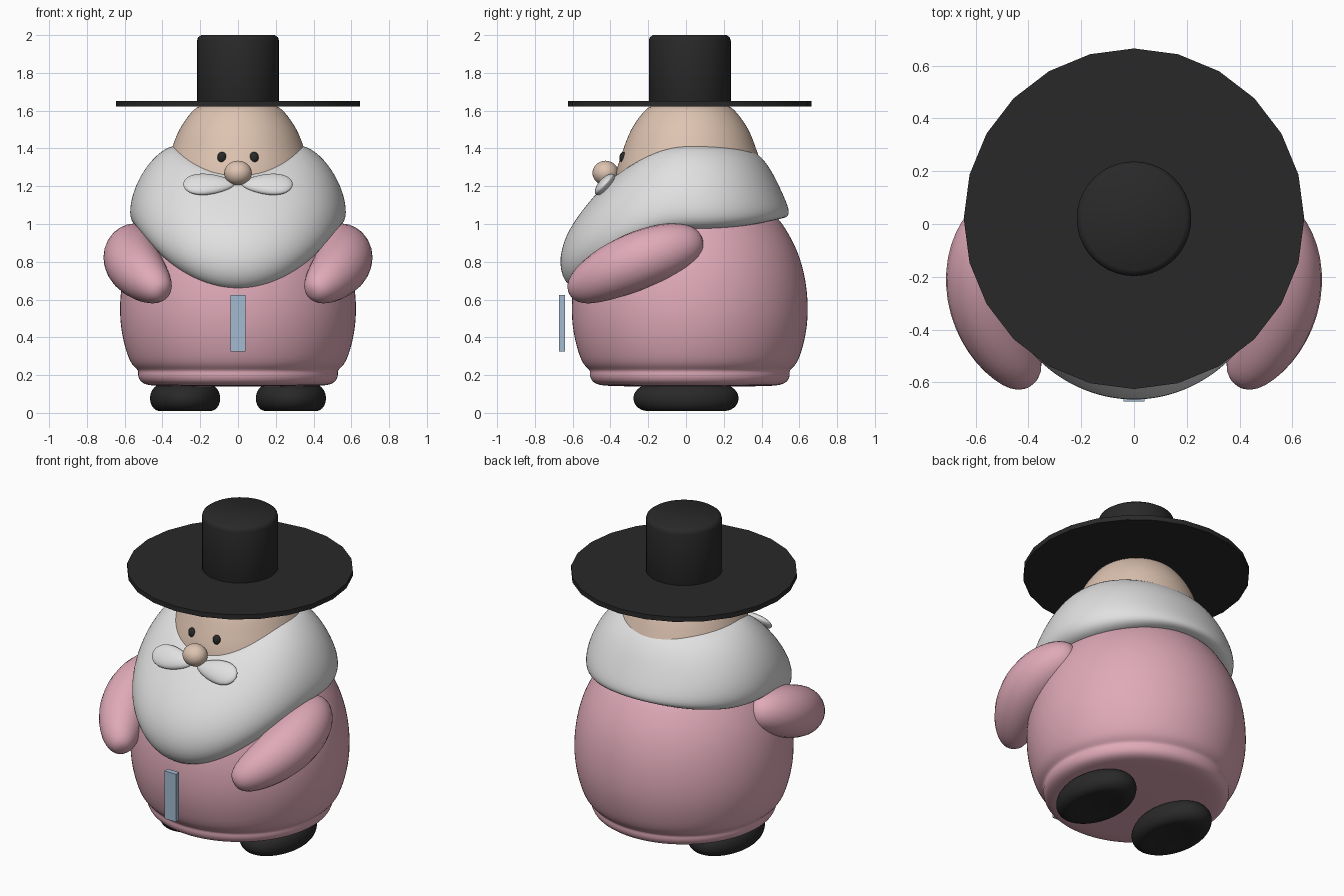
import bpy, bmesh
from math import sin, cos, pi, radians
from mathutils import Vector

if "Cube" in bpy.data.objects:
    bpy.data.objects.remove(bpy.data.objects["Cube"])

CY = 0.02  # depth of the body axis


def material(name, rgb):
    m = bpy.data.materials.new(name)
    m.use_nodes = True
    m.diffuse_color = (*rgb, 1)
    bsdf = next(n for n in m.node_tree.nodes if n.type == "BSDF_PRINCIPLED")
    bsdf.inputs["Base Color"].default_value = (*rgb, 1)
    return m


pink = material("pink_cloth", (0.74, 0.40, 0.48))
skin = material("skin", (0.73, 0.55, 0.44))
white = material("white_hair", (0.75, 0.75, 0.75))
black = material("black_felt", (0.022, 0.022, 0.022))
blue = material("pale_blue", (0.37, 0.50, 0.63))


def finish(name, bm, mat, subdiv=0, angle=40):
    bmesh.ops.recalc_face_normals(bm, faces=bm.faces)
    mesh = bpy.data.meshes.new(name)
    bm.to_mesh(mesh)
    bm.free()
    obj = bpy.data.objects.new(name, mesh)
    bpy.context.collection.objects.link(obj)
    mesh.materials.append(mat)
    if subdiv:
        mod = obj.modifiers.new("Smooth", "SUBSURF")
        mod.levels = mod.render_levels = subdiv
    bpy.ops.object.select_all(action="DESELECT")
    obj.select_set(True)
    bpy.context.view_layer.objects.active = obj
    if angle:
        bpy.ops.object.shade_smooth_by_angle(angle=radians(angle))
    return obj


def loft(name, rings, mat, subdiv=0, angle=40):
    """Skin a stack of rings and cap both ends."""
    bm = bmesh.new()
    loops = [[bm.verts.new(p) for p in ring] for ring in rings]
    n = len(loops[0])
    for a, b in zip(loops, loops[1:]):
        for i in range(n):
            j = (i + 1) % n
            bm.faces.new((a[i], a[j], b[j], b[i]))
    bm.faces.new(loops[0])
    bm.faces.new(loops[-1])
    return finish(name, bm, mat, subdiv, angle)


def lathe(name, profile, mat, sides=32, center=(0, CY), stretch=1, subdiv=0, angle=40):
    rings = [[(center[0] + r * sin(2 * pi * i / sides),
               center[1] + stretch * r * cos(2 * pi * i / sides), z)
              for i in range(sides)] for r, z in profile]
    return loft(name, rings, mat, subdiv, angle)


def ellipsoid(name, center, size, mat, tilt=0, taper=0):
    bm = bmesh.new()
    bmesh.ops.create_uvsphere(bm, u_segments=32, v_segments=20, radius=1)
    for v in bm.verts:
        v.co.z *= 1 + taper * v.co.x
        v.co = Vector(a * b for a, b in zip(v.co, size))
    obj = finish(name, bm, mat, angle=80)
    obj.location = center
    obj.rotation_euler.x = tilt
    return obj


# Body with a hem band at the bottom
lathe("body", [(0.02, 0.14), (0.38, 0.14), (0.49, 0.145), (0.525, 0.17), (0.535, 0.205),
               (0.528, 0.226), (0.565, 0.25), (0.595, 0.32), (0.622, 0.43), (0.632, 0.55),
               (0.62, 0.7), (0.58, 0.85), (0.51, 0.98), (0.42, 1.1), (0.1, 1.2)],
      pink, subdiv=2, angle=80)

# Head, hidden below by the beard and above by the hat
lathe("head", [(0.1, 1.05), (0.40, 1.15), (0.40, 1.27), (0.352, 1.4), (0.318, 1.5),
               (0.245, 1.6), (0.2, 1.635), (0.05, 1.64)], skin, subdiv=2, angle=80)

# Beard: a collar whose section changes from back to side to front
BACK = [(0.29, 1.39), (0.34, 1.395), (0.42, 1.31), (0.475, 1.2), (0.525, 1.09),
        (0.53, 1.04), (0.48, 1.025), (0.38, 1.03)]
SIDE = [(0.30, 1.41), (0.36, 1.42), (0.46, 1.345), (0.535, 1.23), (0.575, 1.11),
        (0.575, 1.01), (0.51, 0.965), (0.40, 0.97)]
FRONT = [(0.32, 1.26), (0.385, 1.275), (0.48, 1.18), (0.60, 1.04), (0.68, 0.90),
         (0.70, 0.75), (0.63, 0.635), (0.50, 0.66)]
rings = []
for back, side, front in zip(BACK, SIDE, FRONT):
    ring = []
    for i in range(40):
        a = 2 * pi * i / 40
        w = abs(cos(a)) ** 2.2
        end = back if cos(a) > 0 else front
        r, z = (s + (e - s) * w for s, e in zip(side, end))
        ring.append((r * sin(a), CY + r * cos(a), z))
    rings.append(ring)
loft("beard", rings, white, subdiv=2, angle=80)


# Arms: rounded sausages bent forward around the belly
def arm(name, side):
    p0, p1, p2 = (Vector((side * x, y, z)) for x, y, z in
                  ((0.49, 0.075, 0.91), (0.67, -0.27, 0.83), (0.39, -0.60, 0.635)))
    rings = []
    for k in range(25):
        phi = pi * (0.02 + 0.96 * k / 24)
        t = (1 - cos(phi)) / 2
        center = p0 * (1 - t) ** 2 + p1 * 2 * t * (1 - t) + p2 * t * t
        tangent = ((p1 - p0) * (1 - t) + (p2 - p1) * t).normalized()
        u = tangent.cross(Vector((0, 0, 1))).normalized()
        v = tangent.cross(u)
        r = (0.16 - 0.015 * t) * sin(phi) ** 0.72
        rings.append([center + r * (u * cos(2 * pi * i / 24) + v * sin(2 * pi * i / 24))
                      for i in range(24)])
    loft(name, rings, pink, angle=80)


for label, side in (("left", 1), ("right", -1)):
    arm(label + "_arm", side)
    lathe(label + "_boot", [(0.02, 0.025), (0.08, 0.02), (0.14, 0.002), (0.18, 0.03),
                            (0.192, 0.085), (0.17, 0.14), (0.11, 0.165), (0.02, 0.165)],
          black, center=(side * 0.28, 0), stretch=1.5, subdiv=2, angle=80)
    ellipsoid(label + "_moustache", (side * 0.155, -0.43, 1.21), (0.135, 0.032, 0.068),
              white, tilt=radians(-42), taper=side * 0.3)
    ellipsoid(label + "_eye", (side * 0.085, -0.332, 1.352), (0.024, 0.02, 0.03), black)

ellipsoid("nose", (0, -0.426, 1.27), (0.073, 0.069, 0.065), skin)

# Hat
lathe("hat_brim", [(0.645, 1.622), (0.645, 1.652)], black, sides=24, angle=30)
lathe("hat_crown", [(0.21, 1.63), (0.217, 1.645), (0.217, 1.97), (0.212, 1.988),
                    (0.195, 2.0)], black, sides=40, angle=50)

# Floating strip in front of the belly
bm = bmesh.new()
bmesh.ops.create_cube(bm, size=1)
bmesh.ops.scale(bm, vec=(0.08, 0.032, 0.3), verts=bm.verts)
strip = finish("front_strip", bm, blue, angle=0)
strip.location = (0, -0.657, 0.475)
